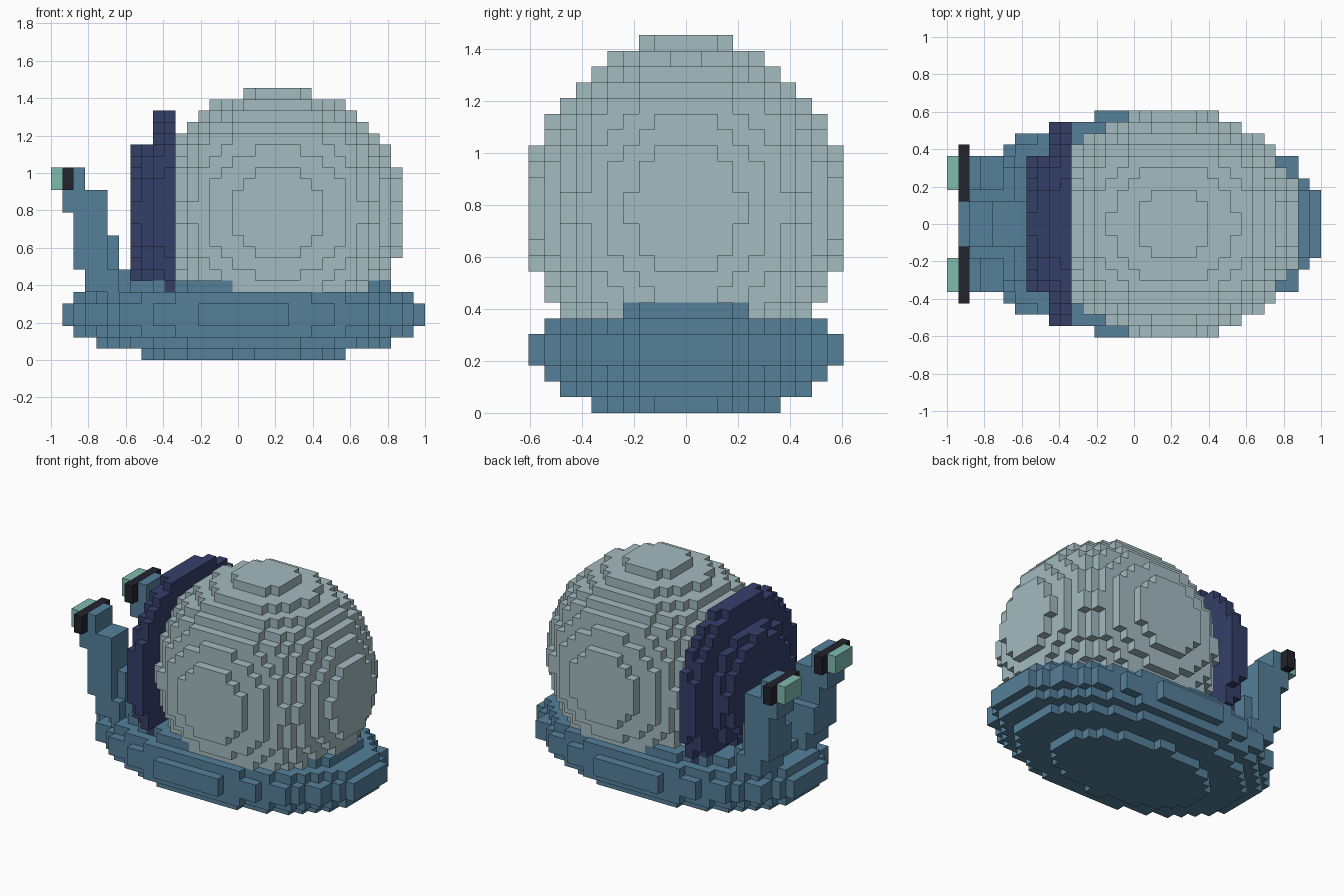
import bpy
import bmesh
from mathutils import Vector

old = bpy.data.objects.get("Cube")
if old:
    bpy.data.objects.remove(old, do_unlink=True)

V = 2 / 33                      # block size
NX, HY, NZ = 33, 10, 24         # grid: x 0..33, y -10..10, z 0..24


def material(name, rgb):
    lin = [((c / 255 + 0.055) / 1.055) ** 2.4 for c in rgb] + [1.0]
    m = bpy.data.materials.new(name)
    m.use_nodes = True
    m.diffuse_color = lin
    m.node_tree.nodes["Principled BSDF"].inputs["Base Color"].default_value = lin
    return m


blue = material("body blue", (85, 128, 154))
grey = material("shell grey", (163, 187, 192))
navy = material("opening navy", (53, 63, 105))
black = material("eye black", (34, 35, 45))
teal = material("eye teal", (127, 187, 176))


# Block selection helpers
def cells():
    for i in range(NX):
        for j in range(-HY, HY):
            for k in range(NZ):
                yield i, j, k


def ellipsoid(centre, radii):
    return {c for c in cells()
            if sum(((c[a] + 0.5 - centre[a]) / radii[a]) ** 2 for a in range(3)) <= 1}


def box(x0, x1, y0, y1, z0, z1):
    return {(i, j, k) for i in range(x0, x1) for j in range(y0, y1) for k in range(z0, z1)}


def mirror_y(s):
    return {(i, -1 - j, k) for i, j, k in s}


# Body and shell
body = ellipsoid((17, 0, 4), (16.4, 9.95, 4.22))
shell = ellipsoid((20, 0, 13), (11.22, 10.15, 11))
shell = {c for c in shell if c[0] >= 11}

# Stepped round opening at the front of the shell: slice -> radius
slices = {7: 5.6, 8: 6.4, 9: 8.9, 10: 9.4}
opening = {c for c in cells() if c[0] in slices
           and (c[1] + 0.5) ** 2 + (c[2] + 0.5 - 13) ** 2 <= slices[c[0]] ** 2}

# Leaning eye stalk
stalk = (box(3, 6, 2, 6, 6, 8) | box(3, 7, 2, 5, 6, 8) | box(2, 6, 2, 5, 8, 11)
         | box(2, 5, 3, 6, 8, 13) | box(1, 5, 3, 6, 13, 15) | box(2, 3, 3, 6, 15, 17))
eye_rim = box(1, 2, 2, 7, 15, 17)
eye_lens = box(0, 1, 3, 6, 15, 17)

parts = [
    ("shell_opening", opening, navy),
    ("shell", shell, grey),
    ("body", body, blue),
    ("left_stalk", stalk, blue),
    ("right_stalk", mirror_y(stalk), blue),
    ("left_eye_rim", eye_rim, black),
    ("right_eye_rim", mirror_y(eye_rim), black),
    ("left_eye_lens", eye_lens, teal),
    ("right_eye_lens", mirror_y(eye_lens), teal),
]

# Earlier parts keep blocks claimed by several parts
filled = set()
owned = []
for name, blocks, mat in parts:
    owned.append((name, blocks - filled, mat))
    filled |= blocks


def build(name, blocks, mat):
    """Make the outer skin of a set of blocks."""
    bm = bmesh.new()
    verts = {}

    def vert(p):
        if p not in verts:
            verts[p] = bm.verts.new(Vector((p[0] * V - 1, p[1] * V, p[2] * V)))
        return verts[p]

    for c in sorted(blocks):
        for a in range(3):
            for side in (0, 1):
                near = list(c)
                near[a] += 2 * side - 1
                if tuple(near) in filled:
                    continue
                quad = []
                for u, w in ((0, 0), (1, 0), (1, 1), (0, 1)):
                    p = list(c)
                    p[a] += side
                    p[(a + 1) % 3] += u
                    p[(a + 2) % 3] += w
                    quad.append(vert(tuple(p)))
                bm.faces.new(quad if side else quad[::-1])
    mesh = bpy.data.meshes.new(name)
    bm.to_mesh(mesh)
    bm.free()
    mesh.materials.append(mat)
    bpy.context.collection.objects.link(bpy.data.objects.new(name, mesh))


for name, blocks, mat in owned:
    build(name, blocks, mat)
